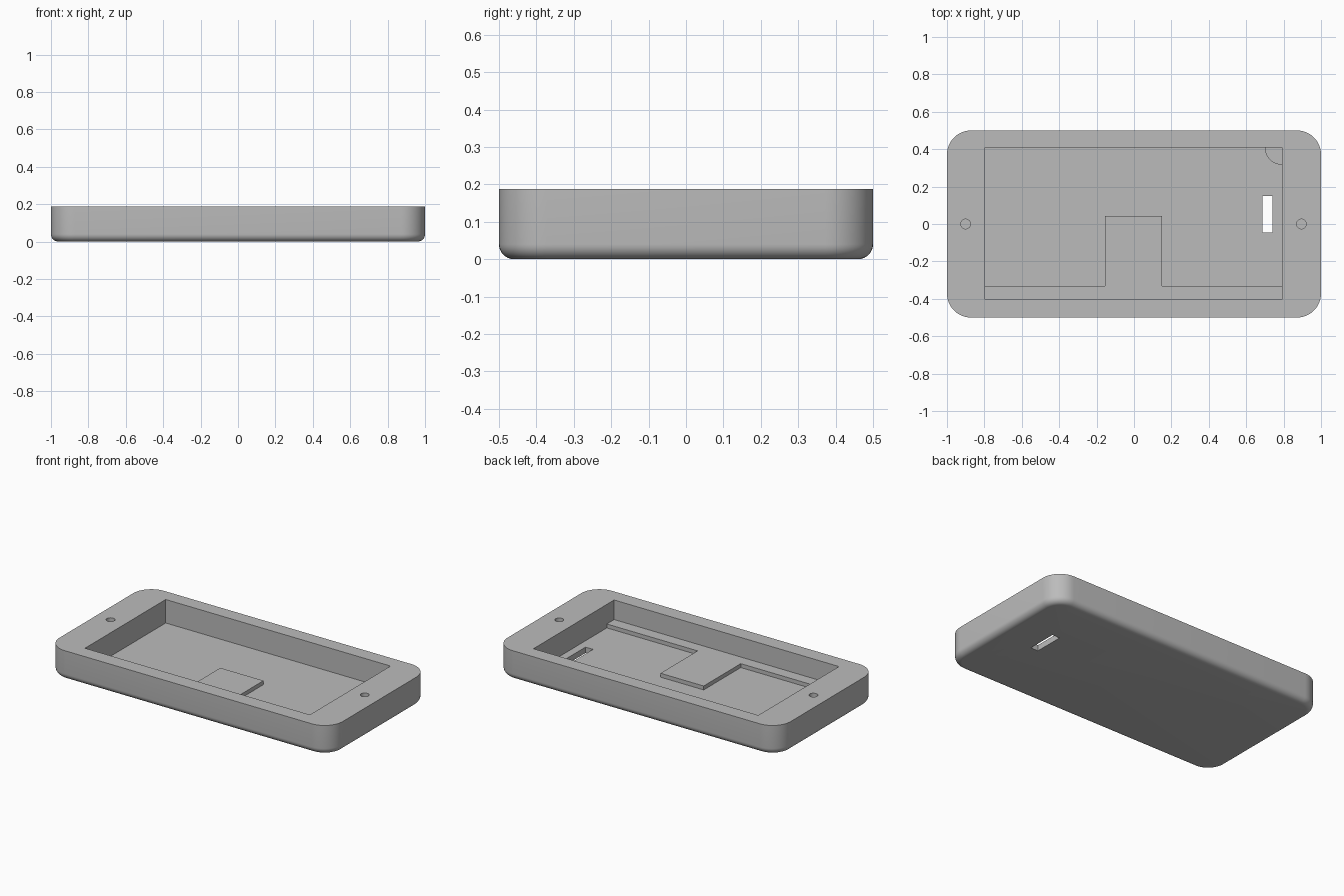
import bpy, bmesh, math

if "Cube" in bpy.data.objects:
    bpy.data.objects.remove(bpy.data.objects["Cube"])

H, FLOOR, LEDGE = 0.1875, 0.0375, 0.0625   # rim, pocket floor, raised ledge heights
X0, X1, Y0, Y1 = -0.797, 0.791, -0.405, 0.409   # pocket limits

grey = bpy.data.materials.new("grey")
grey.diffuse_color = (0.5, 0.5, 0.5, 1)
grey.use_nodes = True
grey.node_tree.nodes["Principled BSDF"].inputs["Base Color"].default_value = grey.diffuse_color


def make(name, bm):
    bmesh.ops.recalc_face_normals(bm, faces=bm.faces)
    mesh = bpy.data.meshes.new(name)
    bm.to_mesh(mesh)
    bm.free()
    mesh.materials.append(grey)
    ob = bpy.data.objects.new(name, mesh)
    bpy.context.collection.objects.link(ob)
    return ob


def loft(name, rings):
    """Closed solid through stacked rings of 3D points."""
    bm = bmesh.new()
    loops = [[bm.verts.new(p) for p in ring] for ring in rings]
    n = len(loops[0])
    for a, b in zip(loops, loops[1:]):
        for i in range(n):
            bm.faces.new((a[i], a[(i + 1) % n], b[(i + 1) % n], b[i]))
    bm.faces.new(loops[0][::-1])
    bm.faces.new(loops[-1])
    return make(name, bm)


def prism(name, outline, z0, z1):
    return loft(name, [[(x, y, z) for x, y in outline] for z in (z0, z1)])


def box(x0, x1, y0, y1):
    return [(x0, y0), (x1, y0), (x1, y1), (x0, y1)]


def arc(cx, cy, r, a0, a1, n):
    return [(cx + r * math.cos(math.radians(a0 + (a1 - a0) * i / n)),
             cy + r * math.sin(math.radians(a0 + (a1 - a0) * i / n))) for i in range(n + 1)]


def rounded(inset):
    r, cx, cy = 0.128, 1 - 0.128, 0.5 - 0.128
    pts = []
    for k, (sx, sy) in enumerate([(1, 1), (-1, 1), (-1, -1), (1, -1)]):
        pts += arc(sx * cx, sy * cy, r - inset, 90 * k, 90 * k + 90, 12)
    return pts


# Case body: rounded corners and a filleted bottom edge
F = 0.04
rings = []
for i in range(9):
    a = math.pi / 2 * i / 8
    rings.append([(x, y, F * (1 - math.sin(a))) for x, y in rounded(F * (1 - math.cos(a)))])
rings.reverse()
rings.sort(key=lambda r: r[0][2])
rings.append([(x, y, H) for x, y in rounded(0)])
body = loft("case_body", rings)

# Cutters: pocket, slot through the floor, two blind screw holes
cutters = [prism("pocket_cutter", box(X0, X1, Y0, Y1), FLOOR, H + 0.1),
           prism("slot_cutter", box(0.688, 0.741, -0.045, 0.149), -0.1, 0.1)]
for side, x in (("left", -0.9), ("right", 0.895)):
    cutters.append(prism(side + "_screw_hole_cutter", arc(x, 0, 0.026, 0, 360, 32)[:-1], 0.06, H + 0.1))
for c in cutters:
    m = body.modifiers.new(c.name, 'BOOLEAN')
    m.operation, m.object, m.solver = 'DIFFERENCE', c, 'EXACT'
bpy.context.view_layer.objects.active = body
body.select_set(True)
for c in cutters:
    bpy.ops.object.modifier_apply(modifier=c.name)
    bpy.data.objects.remove(c)

# Raised ledge along the front wall with a square tab
prism("ledge_and_tab", [(X0, Y0), (X1, Y0), (X1, -0.331), (0.15, -0.331), (0.15, 0.043),
                        (-0.155, 0.043), (-0.155, -0.331), (X0, -0.331)], FLOOR, LEDGE)

# Quarter-round pad in the back right corner
pad = prism("corner_pad", [(X1, Y1)] + arc(X1, Y1, 0.092, 180, 270, 12), FLOOR, LEDGE)

# Smooth the rounded surfaces, keep hard edges
for ob in (body, pad):
    bpy.ops.object.select_all(action='DESELECT')
    ob.select_set(True)
    bpy.context.view_layer.objects.active = ob
    bpy.ops.object.shade_smooth_by_angle(angle=math.radians(30))
